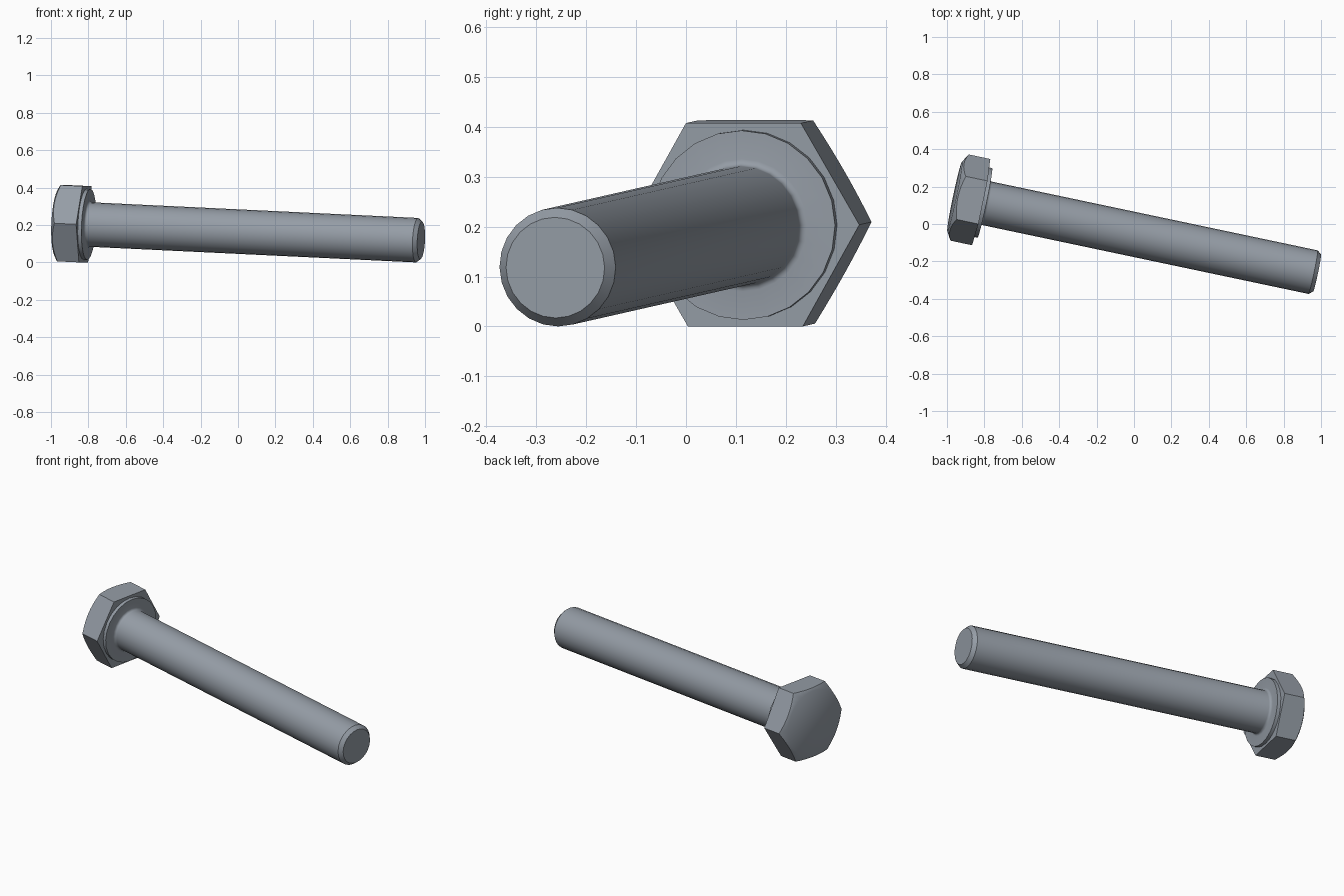
import bpy, bmesh, math
from mathutils import Vector, Matrix

if "Cube" in bpy.data.objects:
    bpy.data.objects.remove(bpy.data.objects["Cube"], do_unlink=True)

steel = bpy.data.materials.new("steel grey")
steel.use_nodes = True
COLOUR = (0.30, 0.335, 0.38, 1)
steel.diffuse_color = COLOUR
steel.node_tree.nodes["Principled BSDF"].inputs["Base Color"].default_value = COLOUR

# Bolt axis: local z runs from the underside of the head to the tip
BASE = Vector((-0.817, 0.117, 0.204))
TIP = Vector((0.979, -0.262, 0.118))
LENGTH = (TIP - BASE).length
axis = (TIP - BASE).normalized()
side = Vector((0, 0, 1)).cross(axis).normalized()
up = axis.cross(side)
PLACE = Matrix.Translation(BASE) @ Matrix((side, up, axis)).transposed().to_4x4()


def lathe(name, rings, segments):
    """Skin a list of ring functions angle -> (radius, height), capping both ends."""
    bm = bmesh.new()
    loops = []
    for ring in rings:
        loop = []
        for i in range(segments):
            a = math.tau * i / segments
            r, z = ring(a)
            loop.append(bm.verts.new((r * math.cos(a), r * math.sin(a), z)))
        loops.append(loop)
    for low, high in zip(loops, loops[1:]):
        for i in range(segments):
            j = (i + 1) % segments
            bm.faces.new((low[i], low[j], high[j], high[i]))
    bm.faces.new(loops[0])
    bm.faces.new(loops[-1])
    bmesh.ops.recalc_face_normals(bm, faces=bm.faces)
    mesh = bpy.data.meshes.new(name)
    bm.to_mesh(mesh)
    bm.free()
    mesh.materials.append(steel)
    obj = bpy.data.objects.new(name, mesh)
    bpy.context.collection.objects.link(obj)
    obj.matrix_world = PLACE
    bpy.ops.object.select_all(action="DESELECT")
    obj.select_set(True)
    bpy.context.view_layer.objects.active = obj
    bpy.ops.object.shade_smooth_by_angle(angle=math.radians(35))
    return obj


def circle(r, z):
    return lambda a: (r, z)


# Hexagonal head with a conical chamfer on its outer face
APOTHEM, HEAD, FACE = 0.204, 0.145, 0.19


def hex_radius(a):
    return APOTHEM / math.cos(a % (math.pi / 3) - math.pi / 6)


def hex_bottom(a):
    return hex_radius(a), 0


def hex_top(a):
    r = hex_radius(a)
    return r, -HEAD + (r - FACE) * math.tan(math.radians(30))


lathe("hex_head", [hex_bottom, hex_top, circle(FACE, -HEAD)], 48)

# Bearing collar, root fillet, plain shank and chamfered tip in one turned part
SHANK, COLLAR, FILLET, BEVEL = 0.119, 0.02, 0.014, 0.022
profile = [circle(FACE, 0), circle(FACE, COLLAR)]
for k in range(5):
    t = math.pi / 2 * k / 4
    profile.append(circle(SHANK + FILLET * (1 - math.sin(t)),
                          COLLAR + FILLET * (1 - math.cos(t))))
profile += [circle(SHANK, LENGTH - BEVEL), circle(SHANK - 0.018, LENGTH)]
lathe("shank_and_collar", profile, 24)
